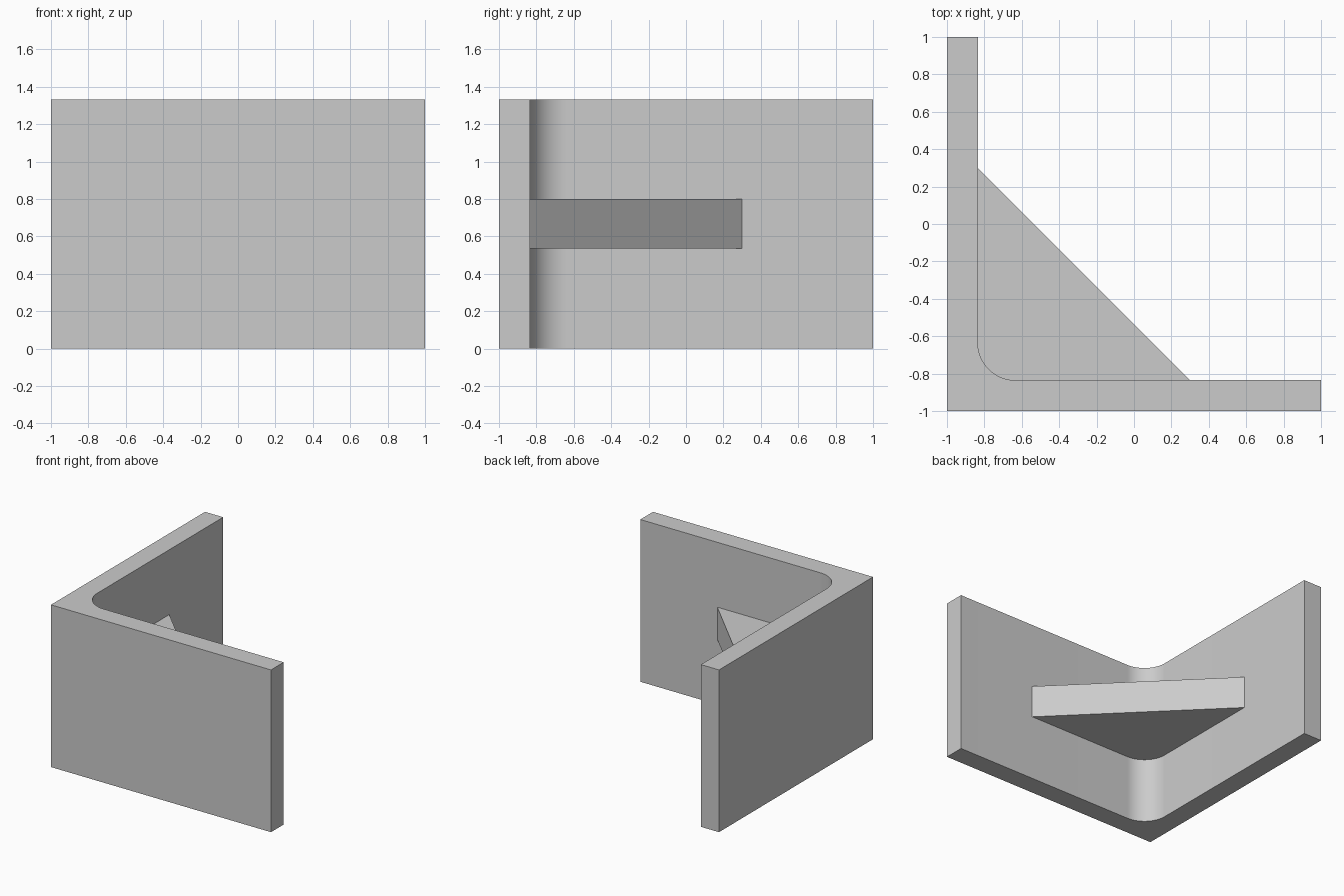
import bpy
import bmesh
from math import cos, sin, pi, radians

cube = bpy.data.objects.get("Cube")
if cube:
    bpy.data.objects.remove(cube, do_unlink=True)

HEIGHT = 1.333
INNER = -0.835      # inner face of both walls
RADIUS = 0.2        # inside corner fillet
RIB_END = 0.30      # where the rib meets each wall
RIB_Z = (0.535, 0.80)
FILLET_STEPS = 24

grey = bpy.data.materials.new("plain grey")
grey.use_nodes = True
colour = (0.6, 0.6, 0.6, 1)
grey.diffuse_color = colour
grey.node_tree.nodes["Principled BSDF"].inputs["Base Color"].default_value = colour


def extrude_profile(name, outline, bottom, top):
    """Extrude a counter-clockwise plan outline between two heights."""
    bm = bmesh.new()
    face = bm.faces.new([bm.verts.new((x, y, bottom)) for x, y in outline])
    result = bmesh.ops.extrude_face_region(bm, geom=[face])
    raised = [v for v in result["geom"] if isinstance(v, bmesh.types.BMVert)]
    bmesh.ops.translate(bm, verts=raised, vec=(0, 0, top - bottom))
    bmesh.ops.recalc_face_normals(bm, faces=bm.faces)
    mesh = bpy.data.meshes.new(name)
    bm.to_mesh(mesh)
    bm.free()
    mesh.materials.append(grey)
    obj = bpy.data.objects.new(name, mesh)
    bpy.context.collection.objects.link(obj)
    bpy.ops.object.select_all(action="DESELECT")
    obj.select_set(True)
    bpy.context.view_layer.objects.active = obj
    bpy.ops.object.shade_smooth_by_angle(angle=radians(30))
    return obj


def fillet(inset=0.0):
    """Inside corner arc, from the front wall round to the side wall."""
    centre = INNER + RADIUS
    r = RADIUS + inset
    angles = [1.5 * pi - 0.5 * pi * i / FILLET_STEPS for i in range(FILLET_STEPS + 1)]
    return [(centre + r * cos(a), centre + r * sin(a)) for a in angles]


# L-shaped wall with a rounded inside corner
wall = [(-1, -1), (1, -1), (1, INNER), *fillet(), (INNER, 1), (-1, 1)]
extrude_profile("angle_wall", wall, 0, HEIGHT)

# Diagonal rib, set slightly into both walls and the fillet
SINK = 0.01
rib = [(RIB_END + SINK, INNER - SINK), (INNER - SINK, RIB_END + SINK),
       *reversed(fillet(SINK))]
extrude_profile("corner_rib", rib, *RIB_Z)
